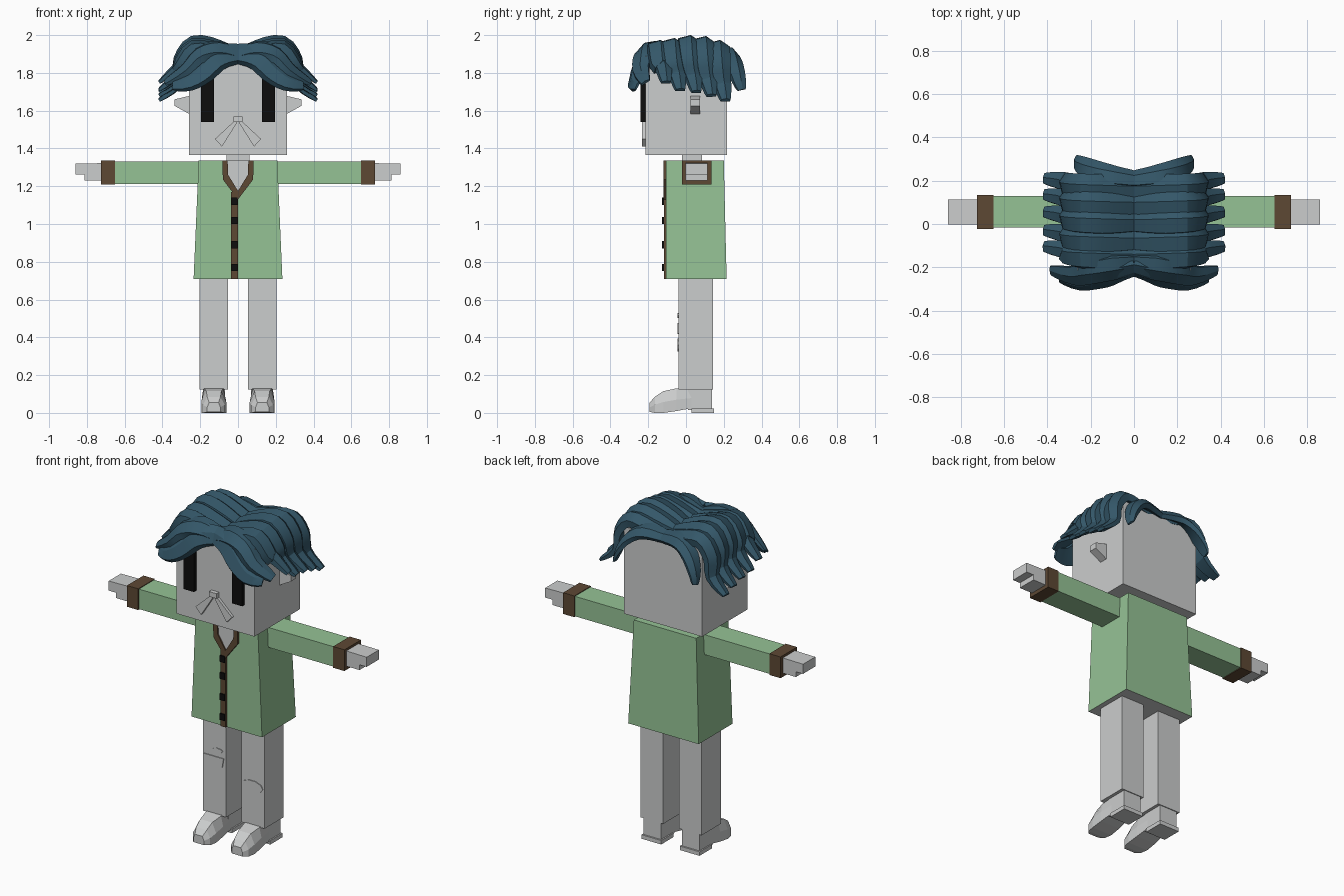
import bpy, bmesh, math
from mathutils import Vector

if "Cube" in bpy.data.objects:
    bpy.data.objects.remove(bpy.data.objects["Cube"])


def material(name, r, g, b):
    m = bpy.data.materials.new(name)
    m.use_nodes = True
    m.diffuse_color = (r, g, b, 1)
    m.node_tree.nodes["Principled BSDF"].inputs["Base Color"].default_value = (r, g, b, 1)
    return m


GREY = material("pale grey", 0.6, 0.61, 0.61)
GREEN = material("soft green", 0.3, 0.54, 0.3)
BROWN = material("brown trim", 0.11, 0.065, 0.034)
BLACK = material("black", 0.004, 0.004, 0.004)
HAIR = material("blue hair", 0.034, 0.095, 0.14)


def finish(name, bm, mats, mirror=False):
    bmesh.ops.recalc_face_normals(bm, faces=bm.faces)
    mesh = bpy.data.meshes.new(name)
    bm.to_mesh(mesh)
    bm.free()
    for m in mats:
        mesh.materials.append(m)
    ob = bpy.data.objects.new(name, mesh)
    bpy.context.collection.objects.link(ob)
    if mirror:
        ob.modifiers.new("Mirror", "MIRROR")
    return ob


def loft(name, rings, mat, mirror=False):
    """Skin a list of equal-length point rings and cap both ends."""
    bm = bmesh.new()
    loops = [[bm.verts.new(p) for p in ring] for ring in rings]
    for a, b in zip(loops, loops[1:]):
        for i in range(len(a)):
            j = (i + 1) % len(a)
            bm.faces.new((a[i], a[j], b[j], b[i]))
    bm.faces.new(loops[0])
    bm.faces.new(loops[-1])
    return finish(name, bm, [mat], mirror)


def prism(name, pts, y0, y1, mat, mirror=False):
    """Extrude an x-z outline along y."""
    return loft(name, [[(x, y, z) for x, z in pts] for y in (y0, y1)], mat, mirror)


def box(name, x, y, z, mat, mirror=False):
    outline = [(x[0], z[0]), (x[1], z[0]), (x[1], z[1]), (x[0], z[1])]
    return prism(name, outline, y[0], y[1], mat, mirror)


# Head and face
box("head", (-0.26, 0.26), (-0.215, 0.217), (1.365, 1.89), GREY)
box("neck", (-0.06, 0.06), (-0.02, 0.085), (1.3, 1.37), GREY)
box("eyes", (0.127, 0.195), (-0.24, -0.21), (1.54, 1.77), BLACK, True)
box("nose", (-0.025, 0.025), (-0.24, -0.21), (1.54, 1.57), GREY)
prism("moustache", [(0, 1.548), (0.025, 1.54), (0.122, 1.45), (0.085, 1.41), (0.012, 1.525)],
      -0.232, -0.21, GREY, True)
prism("ears", [(0.25, 1.68), (0.335, 1.66), (0.335, 1.625), (0.25, 1.578)],
      0.025, 0.075, GREY, True)

# Coat: tapered box with a recessed lining underneath
bm = bmesh.new()
rings = []
for hx, y1, z in ((0.235, 0.215, 0.71), (0.208, 0.2, 1.335)):
    rings.append([bm.verts.new(p) for p in
                  ((-hx, -0.107, z), (hx, -0.107, z), (hx, y1, z), (-hx, y1, z))])
for i in range(4):
    j = (i + 1) % 4
    bm.faces.new((rings[0][i], rings[0][j], rings[1][j], rings[1][i]))
bm.faces.new(rings[1])
lining = bm.faces.new(rings[0][::-1])
bmesh.ops.inset_region(bm, faces=[lining], thickness=0.012, depth=-0.015)
lining.material_index = 1
finish("coat", bm, [GREEN, GREY])

# Neck opening, collar, placket and buttons
inner = [(0.055, 1.335), (0.052, 1.26), (0, 1.175)]
outer = [(0, 1.13), (0.08, 1.235), (0.083, 1.335)]
prism("chest", inner + [(-x, z) for x, z in inner[1::-1]], -0.112, -0.1, GREY)
prism("collar", inner + outer, -0.12, -0.1, BROWN, True)
box("placket", (-0.036, 0), (-0.117, -0.1), (0.71, 1.17), BROWN)
for n, z in enumerate((1.12, 1.018, 0.89, 0.77)):
    box("button_%d" % n, (-0.034, -0.002), (-0.126, -0.11), (z - 0.019, z + 0.019), BLACK)

# Arms and hands
box("sleeves", (0.19, 0.655), (-0.016, 0.13), (1.212, 1.332), GREEN, True)
box("cuffs", (0.65, 0.725), (-0.022, 0.135), (1.208, 1.336), BROWN, True)
prism("hands", [(0.72, 1.322), (0.86, 1.32), (0.86, 1.262), (0.812, 1.262), (0.812, 1.23),
                (0.72, 1.23)], -0.003, 0.113, GREY, True)

# Legs with torn knee patches
box("legs", (0.052, 0.205), (-0.04, 0.143), (0.125, 0.73), GREY, True)


def oval(cx, cz, rx, rz, n=10):
    return [(cx + rx * math.cos(k * math.tau / n), cz + rz * math.sin(k * math.tau / n))
            for k in range(n)]


prism("left_knee_patch", oval(0.125, 0.36, 0.07, 0.036), -0.045, -0.038, GREY)
prism("right_knee_patch", [(-0.197, 0.475), (-0.065, 0.475), (-0.075, 0.42), (-0.185, 0.417)],
      -0.045, -0.038, GREY)
prism("right_thigh_patch", oval(-0.105, 0.515, 0.034, 0.014, 7), -0.045, -0.038, GREY)


# Shoes: sections run from toe to ankle
def shoe_ring(y, low, high, z0, z1):
    c, mid = 0.128, z0 + (z1 - z0) * 0.5
    return [(c - low, y, z0), (c + low, y, z0), (c + low, y, mid),
            (c + high, y, z1), (c - high, y, z1), (c - low, y, mid)]


loft("shoes", [shoe_ring(*s) for s in (
    (-0.192, 0.035, 0.025, 0.005, 0.055), (-0.165, 0.058, 0.035, 0, 0.085),
    (-0.12, 0.066, 0.04, 0, 0.115), (-0.05, 0.064, 0.05, 0.01, 0.13),
    (0.03, 0.058, 0.056, 0.025, 0.132))], GREY, True)
box("shoe_backs", (0.07, 0.186), (0.01, 0.138), (0.015, 0.13), GREY, True)
box("heels", (0.062, 0.194), (0.03, 0.148), (0, 0.024), GREY, True)


# Hair: tapered locks swept from the centre parting
def smooth_path(pts, steps=3):
    p = [pts[0]] + pts + [pts[-1]]
    out = []
    for a, b, c, d in zip(p, p[1:], p[2:], p[3:]):
        for k in range(steps):
            t = k / steps
            out.append(b + (c - a) * t * 0.5 + (a * 2 - b * 5 + c * 4 - d) * t * t * 0.5
                       + (b * 3 - a - c * 3 + d) * t ** 3 * 0.5)
    return out + [pts[-1]]


SECTION = [(-0.5, -0.3), (-0.42, 0.3), (0.1, 0.5), (0.5, 0.1), (0.45, -0.4)]


def lock(name, pts, width, thick, across=(0, 1, 0)):
    path = smooth_path([Vector(p) for p in pts])
    rings, last = [], len(path) - 1
    for i, p in enumerate(path):
        t = i / last
        along = (path[min(i + 1, last)] - path[max(i - 1, 0)]).normalized()
        side = Vector(across)
        side = (side - along * side.dot(along)).normalized()
        up = along.cross(side)
        if up.z + up.x < 0:
            up = -up
        grow = 0.75 + 0.25 * min(1, t * 4)
        w = width * grow * (1 - 0.6 * t ** 3)
        h = thick * grow * (1 - 0.75 * t ** 3)
        rings.append([p + side * (a * w) + up * (b * h) for a, b in SECTION])
    ob = loft(name, rings, HAIR, True)
    bpy.ops.object.select_all(action="DESELECT")
    ob.select_set(True)
    bpy.context.view_layer.objects.active = ob
    bpy.ops.object.shade_smooth_by_angle(angle=math.radians(25))


# side locks: y at the parting, crown height, tip height
for n, (y, top, tip) in enumerate(((-0.15, 1.93, 1.75), (-0.075, 1.94, 1.71), (0.01, 1.955, 1.70),
                                   (0.09, 1.95, 1.68), (0.165, 1.93, 1.655))):
    lock("side_lock_%d" % n, [(-0.01, y, 1.885), (0.11, y, top - 0.02), (0.235, y + 0.005, top),
                              (0.305, y + 0.015, top - 0.085), (0.32, y + 0.03, tip + 0.08),
                              (0.415, y + 0.045, tip)], 0.13, 0.09)

# front curtain
lock("fringe_upper", [(-0.01, -0.19, 1.895), (0.1, -0.205, 1.925), (0.2, -0.225, 1.9),
                      (0.28, -0.24, 1.82), (0.385, -0.215, 1.75)], 0.13, 0.07, (0, 0.8, 0.6))
lock("fringe_lower", [(-0.01, -0.205, 1.905), (0.1, -0.235, 1.885), (0.18, -0.26, 1.81),
                      (0.26, -0.275, 1.755), (0.345, -0.255, 1.735)], 0.14, 0.06, (0, 0.45, 0.9))

# back curtain
lock("nape_lock", [(-0.01, 0.205, 1.9), (0.12, 0.225, 1.91), (0.2, 0.25, 1.86),
                   (0.25, 0.275, 1.78), (0.27, 0.295, 1.71)], 0.11, 0.06, (0, 0.9, -0.4))
